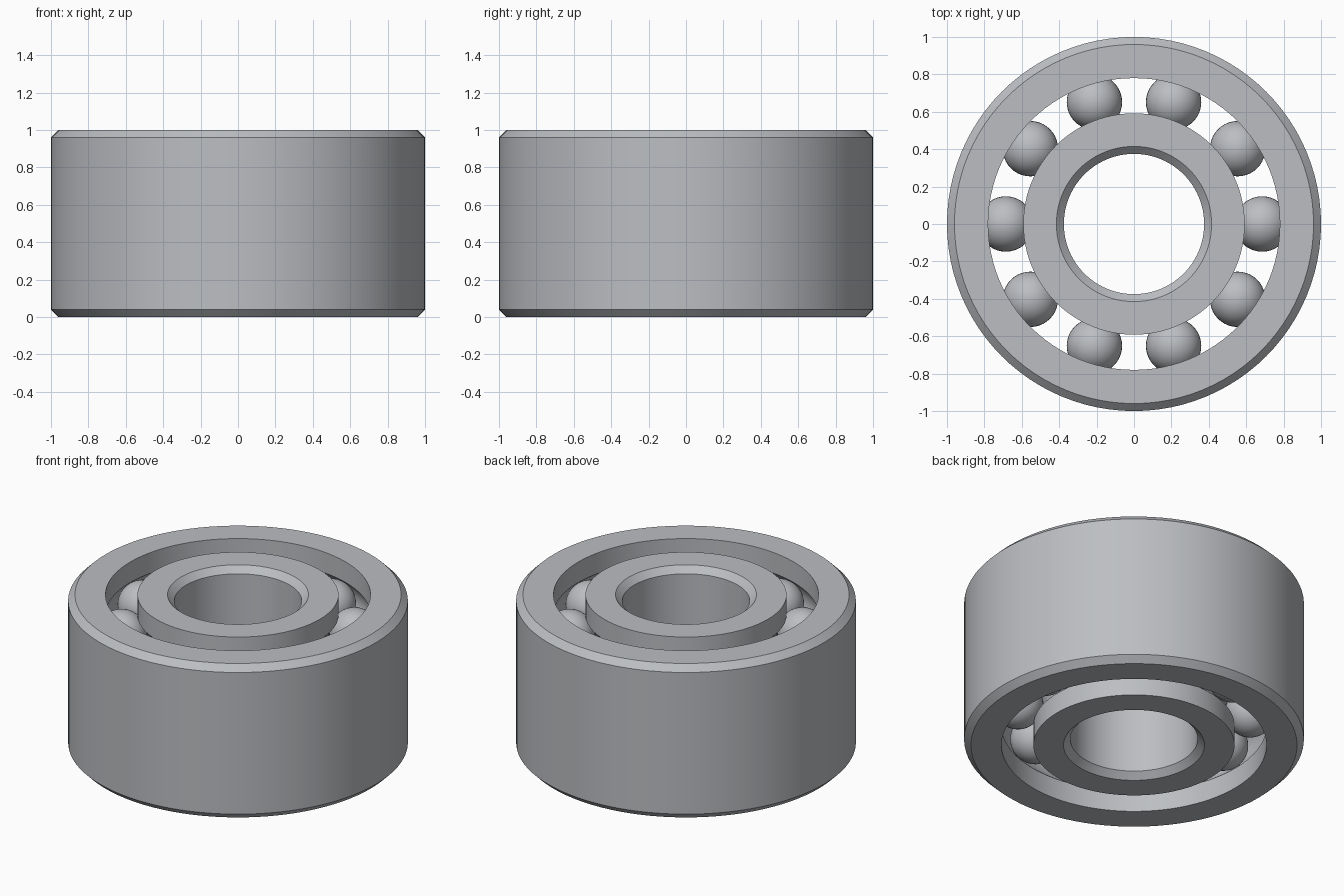
import bpy
import bmesh
from math import cos, sin, pi, sqrt, asin
from mathutils import Matrix, Vector

cube = bpy.data.objects.get("Cube")
if cube:
    bpy.data.objects.remove(cube)

HEIGHT = 1.0
ROWS = (0.25, 0.75)        # heights of the two ball rows
PITCH = 0.685              # radius of the ball circle
BALL = 0.148
GROOVE = 0.15
OUTER, OUTER_LIP = 1.0, 0.78
INNER_LIP, BORE = 0.592, 0.375
CHAMFER = 0.04
BALLS = 10
SEGMENTS = 96

steel = bpy.data.materials.new("steel grey")
steel.use_nodes = True
colour = (0.5, 0.515, 0.54, 1)
steel.diffuse_color = colour
steel.node_tree.nodes["Principled BSDF"].inputs["Base Color"].default_value = colour


def finish(name, bm):
    bmesh.ops.recalc_face_normals(bm, faces=bm.faces[:])
    mesh = bpy.data.meshes.new(name)
    bm.to_mesh(mesh)
    bm.free()
    mesh.materials.append(steel)
    obj = bpy.data.objects.new(name, mesh)
    bpy.context.collection.objects.link(obj)
    bpy.ops.object.select_all(action="DESELECT")
    obj.select_set(True)
    bpy.context.view_layer.objects.active = obj
    bpy.ops.object.shade_smooth_by_angle(angle=pi / 7)
    return obj


def lathe(name, profile):
    """Spin a closed (radius, height) profile around z."""
    bm = bmesh.new()
    verts = [bm.verts.new((r, 0, z)) for r, z in profile]
    edges = [bm.edges.new((verts[i - 1], verts[i])) for i in range(len(verts))]
    bmesh.ops.spin(bm, geom=verts + edges, axis=(0, 0, 1), cent=(0, 0, 0),
                   angle=2 * pi, steps=SEGMENTS, use_merge=True)
    bmesh.ops.remove_doubles(bm, verts=bm.verts[:], dist=1e-5)
    return finish(name, bm)


def raceway(lip, side, steps=10):
    """Points of the ball grooves cut into a ring wall, bottom to top."""
    half = asin(sqrt(GROOVE ** 2 - (lip - PITCH) ** 2) / GROOVE)
    points = []
    for z in ROWS:
        for i in range(steps + 1):
            a = half * (2 * i / steps - 1)
            points.append((PITCH + side * GROOVE * cos(a), z + GROOVE * sin(a)))
    return points


# Outer ring: chamfered outside, two grooves inside
lathe("outer_ring",
      [(OUTER_LIP, 0)] + raceway(OUTER_LIP, 1) +
      [(OUTER_LIP, HEIGHT), (OUTER - CHAMFER, HEIGHT), (OUTER, HEIGHT - CHAMFER),
       (OUTER, CHAMFER), (OUTER - CHAMFER, 0)])

# Inner ring: chamfered bore, two grooves outside
lathe("inner_ring",
      [(INNER_LIP, 0)] + raceway(INNER_LIP, -1) +
      [(INNER_LIP, HEIGHT), (BORE + CHAMFER, HEIGHT), (BORE, HEIGHT - CHAMFER),
       (BORE, CHAMFER), (BORE + CHAMFER, 0)])

# Two rows of balls
for row, z in zip(("lower", "upper"), ROWS):
    bm = bmesh.new()
    for i in range(BALLS):
        a = 2 * pi * i / BALLS
        place = Matrix.Translation(Vector((PITCH * cos(a), PITCH * sin(a), z)))
        bmesh.ops.create_uvsphere(bm, u_segments=40, v_segments=20,
                                  radius=BALL, matrix=place)
    finish(row + "_ball_row", bm)
